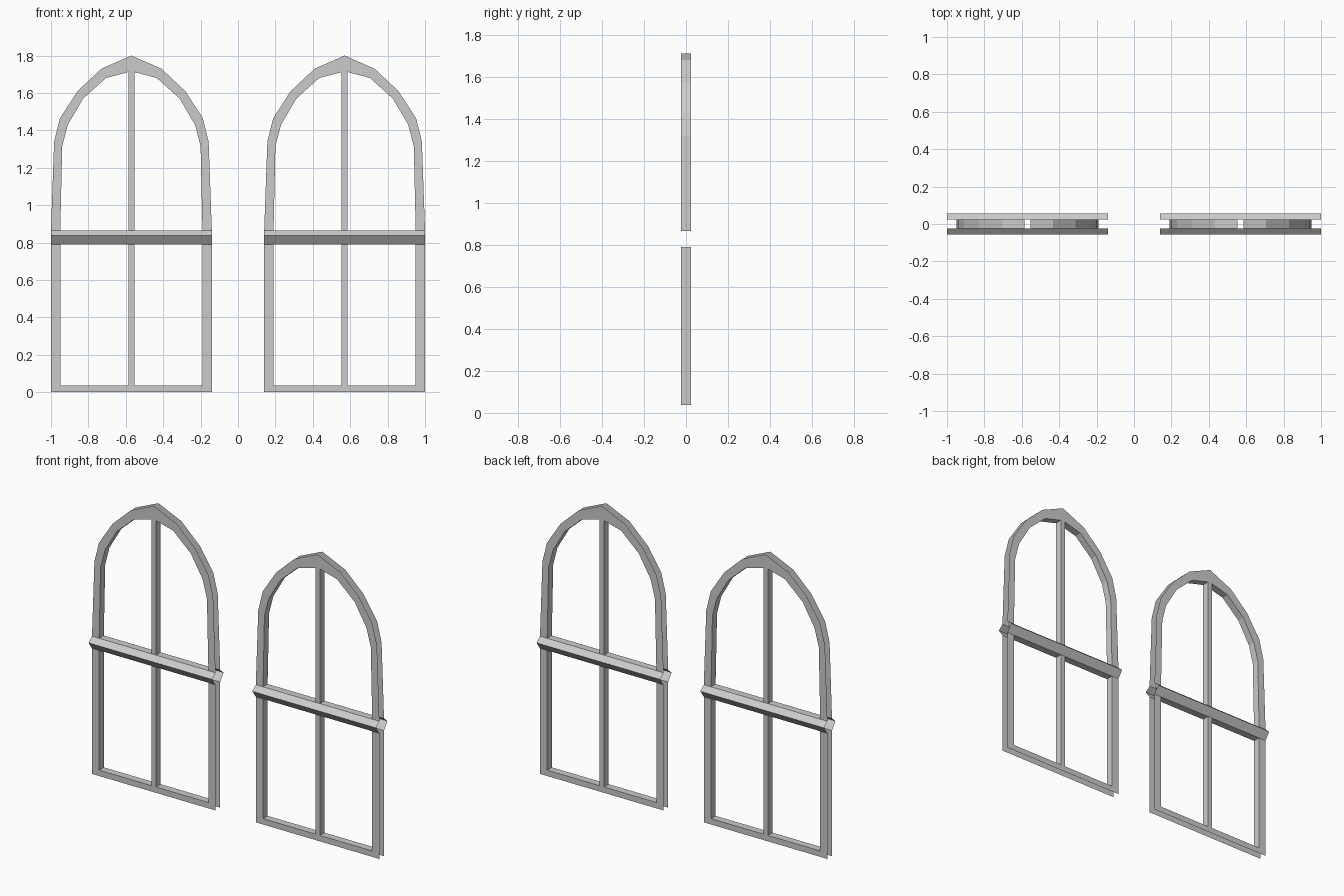
import bpy, bmesh

if "Cube" in bpy.data.objects:
    bpy.data.objects.remove(bpy.data.objects["Cube"])

HALF = 0.023            # half depth of the frame
RIDGE = 0.057           # half depth at the crossbar ridge
COLS = [-0.43, -0.38, -0.016, 0.016, 0.38, 0.43]
ROWS = [0.0, 0.037, 0.79]
BAR = [(0.79, HALF), (0.837, RIDGE), (0.866, HALF)]
OUTER = [(0.43, 0.866), (0.413, 1.34), (0.382, 1.465), (0.288, 1.61), (0.16, 1.73), (0.0, 1.80)]
INNER = [(0.38, 0.866), (0.37, 1.315), (0.34, 1.43), (0.258, 1.57), (0.136, 1.68), (0.016, 1.712)]

gray = bpy.data.materials.new("frame_gray")
gray.diffuse_color = (0.6, 0.6, 0.6, 1)
gray.use_nodes = True
gray.node_tree.nodes["Principled BSDF"].inputs["Base Color"].default_value = gray.diffuse_color


def build_window(name, cx):
    bm = bmesh.new()

    def face(pts):
        bm.faces.new([bm.verts.new((cx + x, y, z)) for x, y, z in pts])

    for d in (-1, 1):
        y = d * HALF

        def flat(pts):
            face([(u, y, z) for u, z in pts])

        # lower rail, stiles and mullion
        for i in range(5):
            a, b = COLS[i], COLS[i + 1]
            for j in range(2):
                if j == 1 and i in (1, 3):
                    continue    # glazing opening
                lo, hi = ROWS[j], ROWS[j + 1]
                flat([(a, lo), (b, lo), (b, hi), (a, hi)])
            # ridged crossbar
            for (z0, y0), (z1, y1) in zip(BAR, BAR[1:]):
                face([(a, d * y0, z0), (b, d * y0, z0), (b, d * y1, z1), (a, d * y1, z1)])
        # upper mullion and arch point
        flat([(-0.016, 0.866), (0.016, 0.866), (0.016, 1.712), (-0.016, 1.712)])
        flat([(-0.016, 1.712), (0.016, 1.712), (0.0, 1.80)])
        # arch band
        for s in (-1, 1):
            for k in range(5):
                flat([(s * u, z) for u, z in (OUTER[k], OUTER[k + 1], INNER[k + 1], INNER[k])])

    # reveals around the four openings (outer edges stay open)
    for s in (-1, 1):
        for loop in ([(0.016, 0.037), (0.38, 0.037), (0.38, 0.79), (0.016, 0.79)],
                     [(0.016, 0.866)] + INNER):
            for (u0, z0), (u1, z1) in zip(loop, loop[1:] + loop[:1]):
                face([(s * u0, -HALF, z0), (s * u1, -HALF, z1),
                      (s * u1, HALF, z1), (s * u0, HALF, z0)])

    bmesh.ops.remove_doubles(bm, verts=bm.verts, dist=0.0005)
    bmesh.ops.recalc_face_normals(bm, faces=bm.faces)
    bm.normal_update()
    # make the front plate face forward
    facing = sum(f.normal.y * f.calc_area() * f.calc_center_median().y for f in bm.faces)
    if facing < 0:
        bmesh.ops.reverse_faces(bm, faces=bm.faces)
    mesh = bpy.data.meshes.new(name)
    bm.to_mesh(mesh)
    bm.free()
    mesh.materials.append(gray)
    bpy.context.collection.objects.link(bpy.data.objects.new(name, mesh))


build_window("left_arched_window_frame", -0.57)
build_window("right_arched_window_frame", 0.57)
